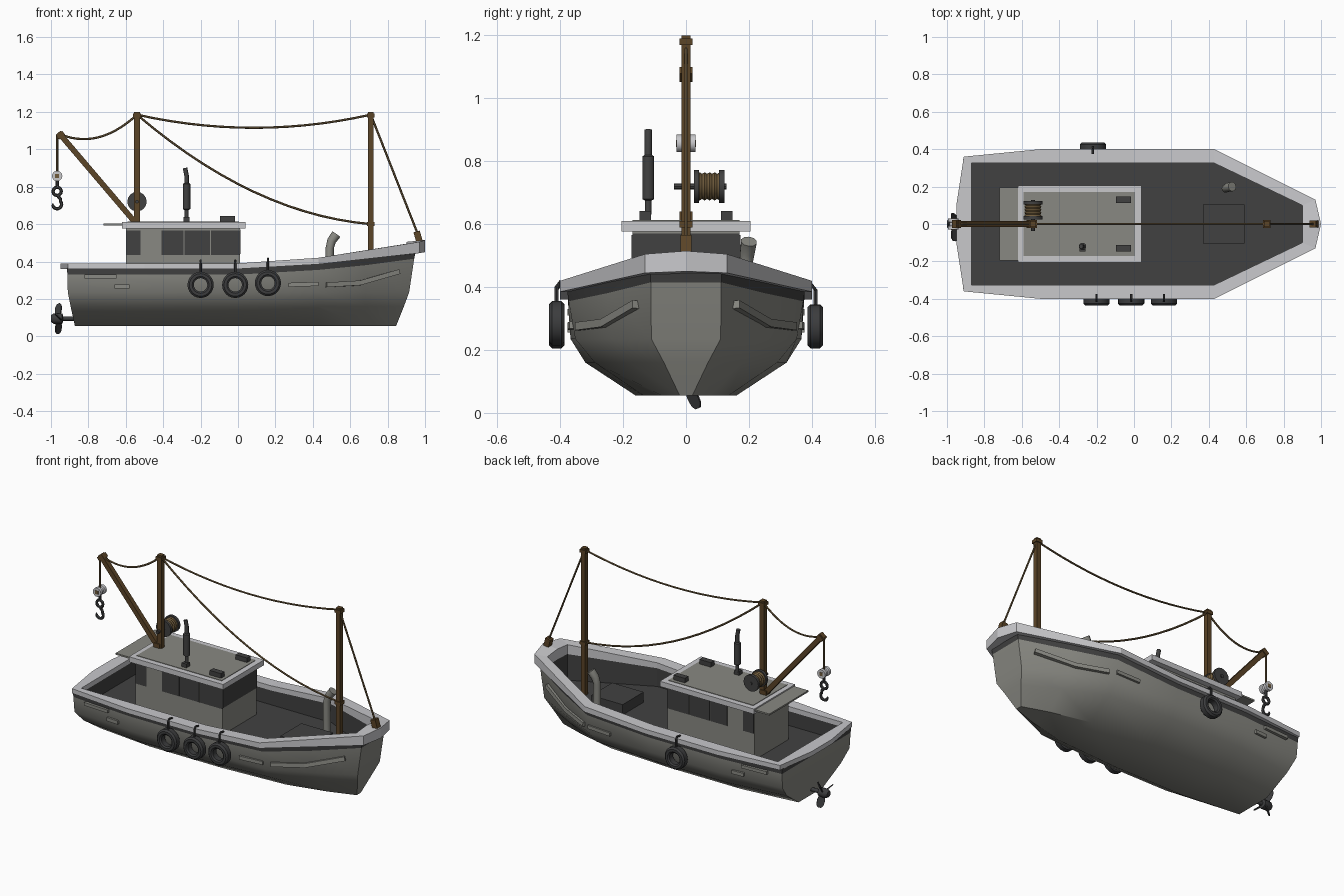
import bpy, bmesh, math
from mathutils import Vector, Matrix

if "Cube" in bpy.data.objects:
    bpy.data.objects.remove(bpy.data.objects["Cube"])

def mat(name, rgb):
    m = bpy.data.materials.new(name)
    m.diffuse_color = (*rgb, 1)
    m.use_nodes = True
    m.node_tree.nodes["Principled BSDF"].inputs["Base Color"].default_value = m.diffuse_color
    return m

LIGHT = mat("pale_grey_trim", (0.58, 0.58, 0.60))
GREY = mat("hull_grey", (0.25, 0.25, 0.225))
DARK = mat("dark_grey", (0.053, 0.053, 0.053))
BLACK = mat("tyre_grey", (0.045, 0.046, 0.048))
WOOD = mat("brown_wood", (0.105, 0.058, 0.02))
ROPE = mat("rope_tan", (0.16, 0.105, 0.045))

def mesh_obj(name, verts, faces, mats, idx=None, smooth=None):
    me = bpy.data.meshes.new(name)
    me.from_pydata([tuple(v) for v in verts], [], faces)
    for m in mats:
        me.materials.append(m)
    for i, p in enumerate(me.polygons):
        p.material_index = idx[i] if idx else 0
    bm = bmesh.new(); bm.from_mesh(me)
    bmesh.ops.recalc_face_normals(bm, faces=bm.faces)
    bm.to_mesh(me); bm.free()
    if smooth:
        for p in me.polygons:
            p.use_smooth = True
        me.set_sharp_from_angle(angle=math.radians(smooth))
    o = bpy.data.objects.new(name, me)
    bpy.context.collection.objects.link(o)
    return o

def box(name, x, y, z, m):
    v = [(a, b, c) for a in x for b in y for c in z]
    return mesh_obj(name, v, [(0, 1, 3, 2), (4, 6, 7, 5), (0, 4, 5, 1), (2, 3, 7, 6), (0, 2, 6, 4), (1, 5, 7, 3)], [m])

def tube(name, pts, radii, m, n=8, turn=0.0, smooth=40):
    """Sweep an n-sided ring along a path; four sides gives a square timber."""
    pts = [Vector(p) for p in pts]
    if not isinstance(radii, (list, tuple)):
        radii = [radii] * len(pts)
    verts, faces = [], []
    for i, p in enumerate(pts):
        d = (pts[min(i + 1, len(pts) - 1)] - pts[max(i - 1, 0)]).normalized()
        ref = Vector((0, 1, 0)) if abs(d.y) < 0.9 else Vector((1, 0, 0))
        u = d.cross(ref).normalized(); w = d.cross(u)
        for k in range(n):
            a = math.tau * k / n + turn
            verts.append(p + radii[i] * (u * math.cos(a) + w * math.sin(a)))
    for i in range(len(pts) - 1):
        for k in range(n):
            l = (k + 1) % n
            faces.append((i * n + k, i * n + l, (i + 1) * n + l, (i + 1) * n + k))
    faces += [tuple(range(n)), tuple(range(len(verts) - n, len(verts)))]
    return mesh_obj(name, verts, faces, [m], smooth=smooth)

def timber(name, a, b, w, m=WOOD):
    return tube(name, [a, b], w * 0.7071, m, 4, math.pi / 4, None)

def lathe_y(name, c, prof, m, n=20, closed=False):
    """Revolve (radius, y offset) profile about the y axis through c."""
    k = len(prof)
    verts = [(c[0] + r * math.cos(math.tau * i / n), c[1] + y, c[2] + r * math.sin(math.tau * i / n))
             for i in range(n) for r, y in prof]
    faces = [(i * k + j, i * k + (j + 1) % k, (i + 1) % n * k + (j + 1) % k, (i + 1) % n * k + j)
             for i in range(n) for j in range(k if closed else k - 1)]
    if not closed:
        faces += [tuple(i * k for i in range(n)), tuple(i * k + k - 1 for i in range(n))]
    return mesh_obj(name, verts, faces, [m], smooth=35)

# hull: stations of (x, half width, z) from keel to rail, mirrored
def station(xs, ys, ztop, zb=0.035):
    zs = [0.055, 0.16, 0.235, ztop - zb, ztop]
    h = list(zip(xs, ys, zs))
    return [(x, -y, z) for x, y, z in reversed(h)] + h

def flat(x, *ys):
    return [x] * 5, ys
st = [station([-0.872, -0.895, -0.91, -0.912, -0.915], (0.12, 0.27, 0.335, 0.343, 0.345), 0.365),
      station(*flat(-0.5, 0.16, 0.32, 0.367, 0.374, 0.375), 0.365),
      station(*flat(0.0, 0.16, 0.32, 0.367, 0.374, 0.375), 0.365),
      station(*flat(0.43, 0.135, 0.29, 0.352, 0.373, 0.378), 0.39),
      station(*flat(0.68, 0.075, 0.18, 0.235, 0.253, 0.258), 0.415),
      station([0.845, 0.887, 0.915, 0.942, 0.95], (0.02, 0.07, 0.11, 0.112, 0.114), 0.45)]
verts = [p for s in st for p in s]
faces, idx = [], []
for i in range(len(st) - 1):
    for j in range(9):
        faces.append((i * 10 + j, i * 10 + j + 1, i * 10 + j + 11, i * 10 + j + 10))
        idx.append(1 if j in (0, 8) else 0)
for s in (0, 50):
    for j in range(4):
        faces.append((s + j, s + j + 1, s + 8 - j, s + 9 - j)); idx.append(1 if j == 0 else 0)
mesh_obj("hull", verts, faces, [GREY, DARK], idx, 35)

# rail ring with its inner bulwark and the deck
outer = [(-0.95, 0.1, 0.39), (-0.91, 0.36, 0.39), (-0.5, 0.4, 0.39), (0, 0.4, 0.39),
         (0.43, 0.4, 0.42), (0.97, 0.13, 0.505), (1.0, 0, 0.515)]
inner = [(-0.87, 0.1), (-0.87, 0.325), (-0.5, 0.325), (0, 0.325), (0.43, 0.325), (0.9, 0.1), (0.9, 0)]
thick = [0.03, 0.03, 0.03, 0.03, 0.035, 0.06, 0.065]
ring = [(o, i, t) for o, i, t in zip(outer, inner, thick)]
ring += [((o[0], -o[1], o[2]), (i[0], -i[1]), t) for o, i, t in reversed(ring[:-1])]
rv, rf, bv, bf = [], [], [], []
N = len(ring)
for o, i, t in ring:
    zi = o[2] - (0.01 if i[0] > 0.8 else 0)
    rv += [o, (o[0], o[1], o[2] - t), (i[0], i[1], zi - t), (i[0], i[1], zi)]
    bv += [(i[0], i[1], zi - t), (i[0], i[1], 0.27)]
for k in range(N):
    l = (k + 1) % N
    rf += [(k * 4 + a, k * 4 + (a + 1) % 4, l * 4 + (a + 1) % 4, l * 4 + a) for a in range(4)]
    bf.append((k * 2, k * 2 + 1, l * 2 + 1, l * 2))
mesh_obj("rail", rv, rf, [LIGHT])
mesh_obj("deck_and_bulwark", bv, bf + [tuple(k * 2 + 1 for k in range(N))], [DARK])
box("deck_hatch", (0.37, 0.59), (-0.105, 0.105), (0.27, 0.335), DARK)

# hull rubbing strips on both sides
for s, side in ((-1, "near"), (1, "far")):
    timber("stern_strip_" + side, (-0.82, s * 0.358, 0.32), (-0.65, s * 0.367, 0.32), 0.02, GREY)
    timber("quarter_strip_" + side, (-0.66, s * 0.36, 0.267), (-0.58, s * 0.365, 0.267), 0.022, GREY)
    timber("mid_strip_" + side, (0.27, s * 0.366, 0.275), (0.43, s * 0.36, 0.28), 0.022, GREY)
    tube("bow_strip_" + side, [(0.47, s * 0.342, 0.275), (0.65, s * 0.26, 0.285), (0.86, s * 0.158, 0.345)],
         0.018, GREY, 4, math.pi / 4, None)

# cabin with window plates and a framed roof
box("cabin", (-0.6, 0.01), (-0.17, 0.17), (0.27, 0.58), GREY)
box("roof_frame", (-0.62, 0.04), (-0.205, 0.205), (0.577, 0.61), LIGHT)
box("roof_panel", (-0.59, 0.005), (-0.17, 0.17), (0.61, 0.613), GREY)
box("aft_awning", (-0.72, -0.62), (-0.195, 0.195), (0.592, 0.602), GREY)
for s in (-1, 1):
    y = tuple(sorted((s * 0.169, s * 0.174)))
    box("aft_side_window", (-0.595, -0.52), y, (0.435, 0.565), DARK)
    for a, b in ((-0.41, -0.292), (-0.286, -0.15), (-0.144, 0.012)):
        box("side_window", (a, b), y, (0.435, 0.565), DARK)
    box("roof_vent_box", (-0.095, -0.015), (s * 0.13 - 0.018, s * 0.13 + 0.018), (0.61, 0.642), DARK)
box("front_window", (0.009, 0.014), (-0.17, 0.17), (0.44, 0.57), DARK)

# exhaust stack and deck ventilator
box("exhaust_base", (-0.292, -0.258), (-0.147, -0.113), (0.61, 0.637), DARK)
tube("exhaust_pipe", [(-0.275, -0.12, z) for z in (0.63, 0.675, 0.68, 0.815, 0.82, 0.86)] + [(-0.283, -0.12, 0.9)],
     [0.011, 0.011, 0.02, 0.02, 0.012, 0.012, 0.012], DARK, 10)
tube("deck_ventilator", [(0.49, 0.19, 0.27), (0.49, 0.19, 0.47), (0.5, 0.195, 0.51), (0.525, 0.2, 0.545)],
     [0.022, 0.022, 0.024, 0.026], GREY, 10)

# masts, boom and timber fittings
timber("main_mast", (-0.54, 0, 0.6), (-0.54, 0, 1.2), 0.03)
timber("fore_mast", (0.71, 0, 0.27), (0.71, 0, 1.2), 0.03)
timber("cargo_boom", (-0.555, 0, 0.615), (-0.96, 0, 1.09), 0.03)
timber("boom_collar", (-0.94, 0, 1.065), (-0.957, 0, 1.086), 0.042)
timber("boom_foot", (-0.555, 0, 0.605), (-0.555, 0, 0.64), 0.042)
for x, z in ((-0.54, 1.18), (0.71, 1.18), (0.71, 0.6)):
    timber("mast_collar", (x, 0, z - 0.01), (x, 0, z + 0.01), 0.042)
timber("stem_post", (0.972, 0, 0.5), (0.955, 0, 0.56), 0.035)

# sagging rigging ropes
def rope(name, a, b, sag, skew=0.0):
    a, b = Vector(a), Vector(b)
    n = 14 if sag else 1
    pts = []
    for i in range(n + 1):
        t = i / n
        pts.append(a.lerp(b, t) - Vector((0, 0, sag * 4 * t * (1 - t))))
    tube(name, pts, 0.006, ROPE, 6)
rope("boom_rope", (-0.95, 0, 1.08), (-0.54, 0, 1.185), 0.068)
rope("top_stay", (-0.54, 0, 1.185), (0.71, 0, 1.185), 0.07)
rope("diagonal_stay", (-0.54, 0, 1.185), (0.71, 0, 0.6), 0.12)
rope("bow_stay", (0.71, 0, 1.185), (0.962, 0, 0.545), 0)
rope("hoist_rope", (-0.967, 0, 1.08), (-0.967, 0, 0.87), 0)

# pulley, links and hook
lathe_y("pulley", (-0.967, 0, 0.857), [(0.028, -0.03), (0.028, -0.012), (0.02, -0.008), (0.02, 0.008), (0.028, 0.012), (0.028, 0.03)], LIGHT, 14)
box("pulley_hub", (-0.978, -0.956), (-0.032, 0.032), (0.846, 0.868), ROPE)
def arc(cx, cz, r, a0, a1, n=10):
    return [(cx + r * math.cos(math.radians(a0 + (a1 - a0) * i / n)), 0,
             cz + r * math.sin(math.radians(a0 + (a1 - a0) * i / n))) for i in range(n + 1)]
tube("hook_link", [(-0.967, 0, 0.835), (-0.967, 0, 0.8)], 0.009, BLACK)
tube("hook_eye", arc(-0.967, 0.775, 0.022, 90, 450, 12), 0.009, BLACK, 6)
tube("hook", [(-0.967, 0, 0.755), (-0.95, 0, 0.735)] + arc(-0.967, 0.706, 0.024, 40, -190, 10),
     [0.009] * 11 + [0.007, 0.003], BLACK, 6)

# winch drum with flanges, rope coil and crank
W = (-0.54, 0, 0.72)
coil = [(0.04 + 0.005 * (i % 2), 0.035 + 0.008 * i) for i in range(10)]
lathe_y("winch_coil", W, coil, ROPE, 16)
for y in (0.025, 0.105):
    lathe_y("winch_flange", W, [(0.052, y), (0.052, y + 0.017)], DARK, 16)
lathe_y("winch_axle", W, [(0.01, -0.038), (0.01, 0.128)], DARK, 8)

# tyre fenders with hanger straps over the rail
for x, s, z in ((-0.2, -1, 0.275), (-0.015, -1, 0.275), (0.16, -1, 0.285), (-0.22, 1, 0.275)):
    c = (x, s * 0.411, z)
    lathe_y("tyre_fender", c, [(0.036, -0.018), (0.045, -0.025), (0.06, -0.025), (0.07, -0.015),
                               (0.07, 0.015), (0.06, 0.025), (0.045, 0.025), (0.036, 0.018)], BLACK, 24, True)
    tube("fender_strap", [(x, s * 0.412, z + 0.055), (x, s * 0.412, z + 0.115), (x, s * 0.4, z + 0.13),
                          (x, s * 0.375, z + 0.125)], 0.007, BLACK, 6)

# propeller: shaft, hub and three twisted blades
tube("propeller_shaft", [(-0.87, 0, 0.095), (-0.95, 0, 0.095)], 0.012, BLACK, 10)
tube("propeller_hub", [(-0.935, 0, 0.095), (-0.94, 0, 0.095), (-0.985, 0, 0.095), (-1.0, 0, 0.095)],
     [0.018, 0.028, 0.028, 0.018], BLACK, 12)
for ang in (-65, 55, 175):
    R = Matrix.Rotation(math.radians(ang), 4, 'X')
    bv = []
    for r, w in ((0.01, 0.014), (0.05, 0.022), (0.078, 0.02), (0.092, 0.009)):
        for d, t in ((-w, -0.003), (w, -0.003), (w, 0.003), (-w, 0.003)):
            v = R @ Vector((d * 0.75 + t * 0.7, r, d * 0.75 - t * 0.7))
            bv.append(v + Vector((-0.96, 0, 0.098)))
    bf = [(i * 4 + k, i * 4 + (k + 1) % 4, i * 4 + 4 + (k + 1) % 4, i * 4 + 4 + k) for i in range(3) for k in range(4)]
    mesh_obj("propeller_blade", bv, bf + [(0, 1, 2, 3), (12, 13, 14, 15)], [BLACK])
